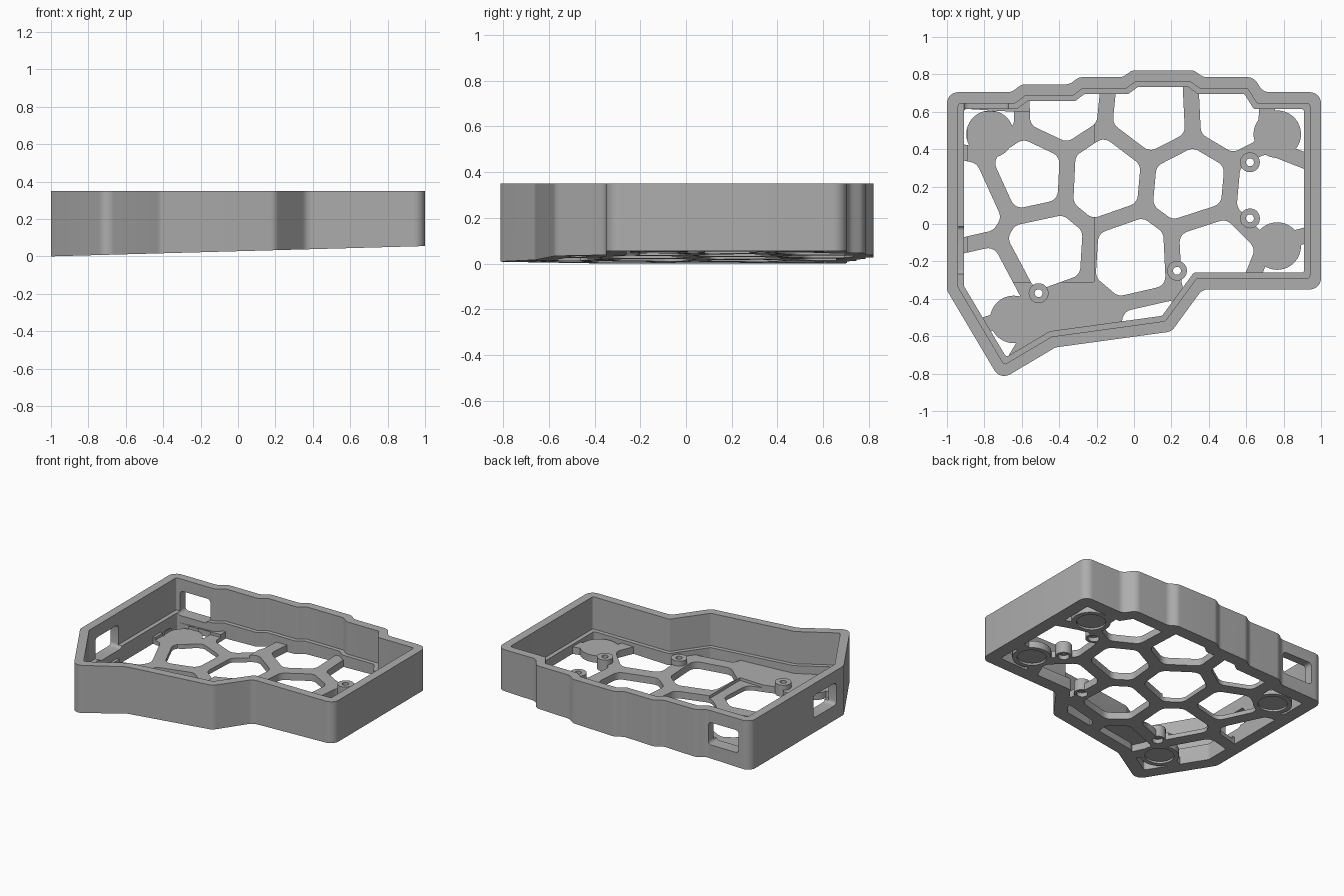
import bpy, bmesh, math
from mathutils import Vector

if "Cube" in bpy.data.objects:
    bpy.data.objects.remove(bpy.data.objects["Cube"])

grey = bpy.data.materials.new("matte_grey")
grey.use_nodes = True
shade = (0.42, 0.42, 0.42, 1)
grey.diffuse_color = shade
grey.node_tree.nodes["Principled BSDF"].inputs["Base Color"].default_value = shade


def slope(x):
    return 0.0275 * (x + 1)


def rounded(points, radius, steps=6):
    """Replace each corner by a circular arc."""
    pts = [Vector(p) for p in points]
    out = []
    for i, p in enumerate(pts):
        before, after = pts[i - 1] - p, pts[(i + 1) % len(pts)] - p
        half = before.angle(after) / 2
        reach = min(radius / math.tan(half), before.length * 0.47, after.length * 0.47)
        start = p + before.normalized() * reach
        end = p + after.normalized() * reach
        for k in range(steps + 1):
            u = k / steps
            weights = (1 - u) ** 2, 2 * u * (1 - u) * math.sin(half), u * u
            blend = start * weights[0] + p * weights[1] + end * weights[2]
            out.append(blend / sum(weights))
    return out


def inset(points, distance):
    """Mitred inward offset of a clockwise outline."""
    pts = [Vector(p) for p in points]
    out = []
    for i, p in enumerate(pts):
        before = (p - pts[i - 1]).normalized()
        after = (pts[(i + 1) % len(pts)] - p).normalized()
        n = Vector((before.y, -before.x))
        m = Vector((after.y, -after.x))
        out.append(p + (n + m) * distance / (1 + n.dot(m)))
    return out


def circles(centres, radius, sides=36):
    angles = [math.tau * k / sides for k in range(sides)]
    return [[Vector(c) + radius * Vector((math.cos(a), math.sin(a))) for a in angles]
            for c in centres]


def box(x0, x1, y0, y1):
    return [(x0, y0), (x0, y1), (x1, y1), (x1, y0)]


def cell(seed, seeds, web):
    """Region nearest to one seed, shrunk by half a web on every side."""
    poly = [Vector(p) for p in box(-1.1, 1.1, -1.1, 1.1)]
    for other in seeds:
        if other == seed:
            continue
        normal = (Vector(other) - Vector(seed)).normalized()
        limit = normal.dot((Vector(other) + Vector(seed)) / 2) - web / 2
        kept = []
        for i, p in enumerate(poly):
            q = poly[i - 1]
            dp, dq = normal.dot(p) - limit, normal.dot(q) - limit
            if dp * dq < 0:
                kept.append(q.lerp(p, dq / (dq - dp)))
            if dp <= 0:
                kept.append(p)
        poly = kept
    return poly


def prisms(name, outlines, low, high, tilt_low=True, tilt_high=True):
    """Upright prisms whose ends can follow the sloping base."""
    bm = bmesh.new()
    for line in outlines:
        lo = [bm.verts.new((p.x, p.y, low + tilt_low * slope(p.x))) for p in line]
        hi = [bm.verts.new((p.x, p.y, high + tilt_high * slope(p.x))) for p in line]
        bm.faces.new(lo)
        bm.faces.new(hi)
        for i in range(len(lo)):
            bm.faces.new((lo[i - 1], lo[i], hi[i], hi[i - 1]))
    bmesh.ops.recalc_face_normals(bm, faces=bm.faces)
    mesh = bpy.data.meshes.new(name)
    bm.to_mesh(mesh)
    bm.free()
    mesh.materials.append(grey)
    ob = bpy.data.objects.new(name, mesh)
    bpy.context.collection.objects.link(ob)
    return ob


def combine(target, tool, operation="DIFFERENCE"):
    """Apply a boolean and drop the tool."""
    bpy.context.view_layer.objects.active = target
    mod = target.modifiers.new("combine", "BOOLEAN")
    mod.object, mod.operation, mod.solver = tool, operation, "EXACT"
    bpy.ops.object.modifier_apply(modifier=mod.name)
    bpy.data.objects.remove(tool)


# Case outline with stepped back edge, clockwise from the back corner
outline = [(-1, .705), (-.655, .705), (-.6, .747), (-.345, .747), (-.295, .785),
           (-.06, .785), (-.01, .822), (.32, .822), (.37, .785), (.64, .785),
           (.69, .705), (1, .705), (1, -.35), (.365, -.35), (.2, -.575),
           (-.42, -.66), (-.715, -.835), (-1, -.355)]
floor, ledge, rim = .05, .12, .35
case = prisms("case", [rounded(outline, .06)], 0, rim, True, False)

# Hollow interior: wide above the ledge, narrower down to the floor
upper = rounded(inset(outline, .06), .015, 3)
inner = rounded(inset(outline, .09), .015, 3)
combine(case, prisms("upper_cavity", [upper], ledge, 1, False, False))
combine(case, prisms("lower_cavity", [inner], floor, 1))

# Shallow floor pocket
pocket = rounded(box(-.89, -.21, -.31, .6), .01, 2)
combine(case, prisms("pocket", [pocket], .03, .2))

# Floor lattice openings grown from seeds, leaving the round foot pads solid
feet = [(-.77, .48), (.766, .48), (-.643, -.51), (.766, -.118)]
posts = [(.62, .33), (.62, .03), (.23, -.25), (-.51, -.37)]
seeds = [(-.57, .27), (-.15, .25), (.29, .21), (-.48, -.15), (0, -.18),
         (-.4, .63), (.1, .58), (.52, .6), (.74, .17), (-.9, .12),
         (-.8, -.32), (-.33, -.57), (.1, -.62), (.41, -.16), (-.67, -.72),
         (-.8, .62), (.9, .58), (.88, -.35)]
openings = [rounded(cell(s, seeds, .085), .06, 5) for s in seeds]
lattice = prisms("lattice", openings, -.2, .15)
combine(lattice, prisms("bounds", [inner], -.3, .3), "INTERSECT")
combine(lattice, prisms("pads", circles(feet, .127), -.4, .4))
combine(case, lattice)

# Screw posts with through holes and counterbores
combine(case, prisms("posts", circles(posts, .053), .002, .085), "UNION")
combine(case, prisms("screw_holes", circles(posts, .021), -.2, .2))
combine(case, prisms("counterbores", circles(posts, .036), -.2, .03))

# Round recesses for feet under the base
combine(case, prisms("foot_recesses", circles(feet, .095), -.2, .014))


# Port openings with rounded corners in the back and side walls
def port(start, end, wall, sideways):
    profile = rounded(box(start, end, .105, .265), .025, 4)
    tool = prisms("port", [profile], -.11, .11, False, False)
    for v in tool.data.vertices:
        a, z, depth = v.co
        v.co = (wall + depth, a, z) if sideways else (a, wall + depth, z)
    if not sideways:
        tool.data.flip_normals()
    combine(case, tool)


port(-.91, -.67, .69, False)
port(-.27, -.01, -.99, True)

bpy.ops.object.select_all(action="DESELECT")
case.select_set(True)
bpy.context.view_layer.objects.active = case
bpy.ops.object.shade_smooth_by_angle(angle=math.radians(30))
